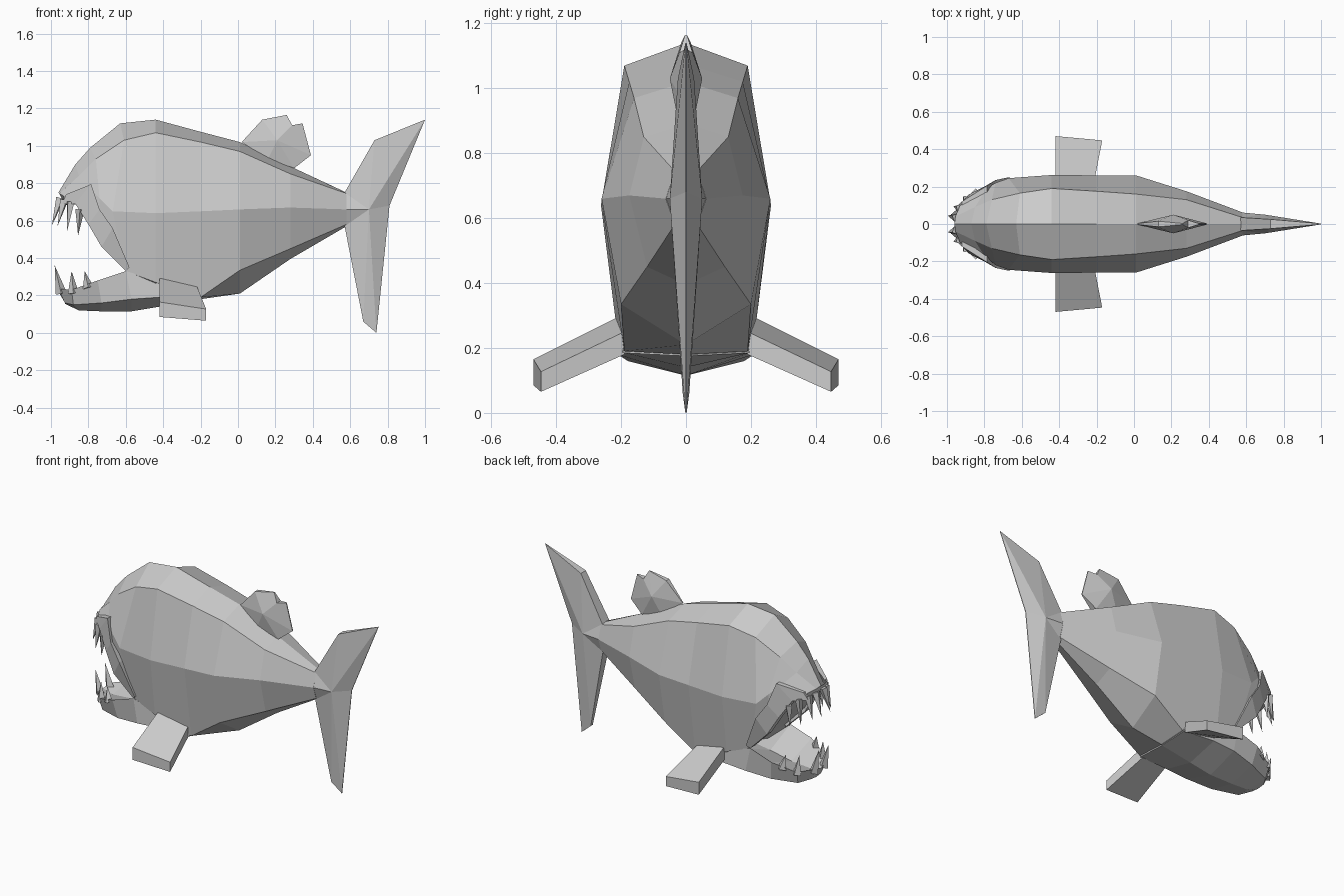
import bpy, bmesh
from mathutils import Vector


def finish(name, bm):
    bmesh.ops.remove_doubles(bm, verts=bm.verts, dist=0.0005)
    bmesh.ops.recalc_face_normals(bm, faces=bm.faces)
    mesh = bpy.data.meshes.new(name)
    bm.to_mesh(mesh)
    bm.free()
    obj = bpy.data.objects.new(name, mesh)
    bpy.context.collection.objects.link(obj)
    return obj


def skin(bm, rings):
    loops = [[bm.verts.new(p) for p in r] for r in rings]
    n = len(loops[0])
    for a, b in zip(loops, loops[1:]):
        for i in range(n):
            j = (i + 1) % n
            bm.faces.new((a[i], a[j], b[j], b[i]))
    bm.faces.new(loops[0])
    bm.faces.new(loops[-1])


def mirrored_loft(name, halves):
    # each half ring runs from the top centre to the bottom centre
    bm = bmesh.new()
    skin(bm, [h + [(x, -y, z) for x, y, z in h[-2:0:-1]] for h in halves])
    return finish(name, bm)


def section(x, top, sy, sz, my, mz, ly, lz, bot):
    return [(x, 0, top), (x, sy, sz), (x, my, mz), (x, ly, lz), (x, 0, bot)]


def lens(name, outline, ridge):
    # outline: (x, half thickness, z); ridge: centre point of each side
    bm = bmesh.new()
    n = len(outline)
    for s in (1, -1):
        c = (ridge[0], s * ridge[1], ridge[2])
        for i in range(n):
            a, b = outline[i], outline[(i + 1) % n]
            tri = [c, (a[0], s * a[1], a[2]), (b[0], s * b[1], b[2])]
            bm.faces.new([bm.verts.new(p) for p in tri])
    bmesh.ops.remove_doubles(bm, verts=bm.verts, dist=0.0005)
    rim = [e for e in bm.edges if e.is_boundary]
    if rim:
        bmesh.ops.bridge_loops(bm, edges=rim) if len(rim) == 2 * n else \
            bmesh.ops.holes_fill(bm, edges=rim, sides=0)
    return finish(name, bm)


# body with head and mouth roof
mirrored_loft("body", [
    section(0.58, 0.75, 0.035, 0.745, 0.062, 0.66, 0.035, 0.58, 0.57),
    section(0.28, 0.89, 0.13, 0.85, 0.175, 0.67, 0.12, 0.45, 0.395),
    section(0.01, 1.02, 0.16, 0.97, 0.26, 0.66, 0.20, 0.335, 0.21),
    section(-0.20, 1.075, 0.175, 1.02, 0.26, 0.65, 0.19, 0.19, 0.18),
    section(-0.44, 1.14, 0.19, 1.07, 0.262, 0.64, 0.215, 0.27, 0.15),
    [(-0.63, 0, 1.12), (-0.61, 0.165, 1.03), (-0.67, 0.245, 0.65), (-0.60, 0.20, 0.33), (-0.46, 0, 0.30)],
    [(-0.79, 0, 0.99), (-0.76, 0.13, 0.93), (-0.74, 0.22, 0.72), (-0.74, 0.21, 0.48), (-0.66, 0, 0.52)],
    [(-0.87, 0, 0.90), (-0.85, 0.09, 0.84), (-0.80, 0.17, 0.78), (-0.87, 0.15, 0.70), (-0.82, 0, 0.69)],
    [(-0.96, 0, 0.75), (-0.955, 0.04, 0.745), (-0.93, 0.10, 0.73), (-0.93, 0.09, 0.69), (-0.95, 0, 0.68)],
])

# lower jaw
mirrored_loft("lower_jaw", [
    [(-0.21, 0, 0.21), (-0.21, 0.19, 0.21), (-0.21, 0.195, 0.185), (-0.21, 0, 0.175)],
    [(-0.42, 0, 0.27), (-0.42, 0.205, 0.28), (-0.42, 0.21, 0.19), (-0.42, 0, 0.14)],
    [(-0.60, 0, 0.24), (-0.60, 0.205, 0.33), (-0.57, 0.21, 0.18), (-0.57, 0, 0.115)],
    [(-0.75, 0, 0.21), (-0.75, 0.205, 0.28), (-0.73, 0.18, 0.16), (-0.73, 0, 0.115)],
    [(-0.89, 0, 0.20), (-0.89, 0.145, 0.23), (-0.88, 0.12, 0.15), (-0.85, 0, 0.12)],
    [(-0.96, 0, 0.22), (-0.955, 0.06, 0.235), (-0.925, 0.05, 0.16), (-0.925, 0, 0.155)],
])

# raised lips along the upper mouth edge
outer = [(-0.92, 0.12, 0.74), (-0.785, 0.205, 0.795), (-0.74, 0.235, 0.66), (-0.67, 0.25, 0.56), (-0.58, 0.22, 0.35)]
edge = [(-0.94, 0.10, 0.69), (-0.87, 0.165, 0.69), (-0.80, 0.20, 0.58), (-0.73, 0.22, 0.46), (-0.60, 0.205, 0.33)]
for s, side in ((1, "left"), (-1, "right")):
    bm = bmesh.new()
    skin(bm, [[(a[0], s * a[1], a[2]), (b[0], s * b[1], b[2]),
               (b[0], s * (b[1] - 0.05), b[2]), (a[0], s * (a[1] - 0.05), a[2])]
              for a, b in zip(outer, edge)])
    finish("upper_lip_" + side, bm)

# teeth: (root, tip, radius), mirrored across y
teeth = [
    ((-0.95, 0.035, 0.72), (-0.995, 0.045, 0.575), 0.025),
    ((-0.93, 0.085, 0.71), (-0.965, 0.095, 0.57), 0.025),
    ((-0.895, 0.13, 0.70), (-0.915, 0.14, 0.54), 0.025),
    ((-0.845, 0.165, 0.66), (-0.855, 0.165, 0.52), 0.025),
    ((-0.945, 0.05, 0.21), (-0.98, 0.05, 0.36), 0.03),
    ((-0.88, 0.13, 0.21), (-0.89, 0.12, 0.33), 0.03),
    ((-0.80, 0.17, 0.24), (-0.82, 0.155, 0.33), 0.03),
]
bm = bmesh.new()
for root, tip, r in teeth:
    for s in (1, -1):
        a, b = (Vector((p[0], s * p[1], p[2])) for p in (root, tip))
        d = b - a
        geo = bmesh.ops.create_cone(bm, cap_ends=True, segments=4, radius1=r, radius2=0, depth=d.length)
        bmesh.ops.rotate(bm, verts=geo["verts"], matrix=Vector((0, 0, 1)).rotation_difference(d).to_matrix())
        bmesh.ops.translate(bm, verts=geo["verts"], vec=(a + b) / 2)
finish("teeth", bm)

# tail fin
lens("tail_fin", [
    (0.57, 0.035, 0.75), (0.73, 0.025, 1.03), (1.0, 0.002, 1.14), (0.81, 0.002, 0.68),
    (0.74, 0.002, 0.0), (0.67, 0.01, 0.06), (0.57, 0.03, 0.57), (0.57, 0.062, 0.66)],
    (0.70, 0.05, 0.66))

# dorsal fin
lens("dorsal_fin", [
    (0.02, 0.003, 1.02), (0.13, 0.015, 1.14), (0.26, 0.003, 1.165), (0.29, 0.02, 1.11),
    (0.345, 0.003, 1.12), (0.39, 0.003, 0.95), (0.30, 0.02, 0.88), (0.16, 0.03, 0.93)],
    (0.21, 0.05, 1.03))

# side fins
for s, side in ((1, "left"), (-1, "right")):
    bm = bmesh.new()
    fin = [[(-0.42, 0.20, 0.30), (-0.22, 0.19, 0.25), (-0.22, 0.19, 0.18), (-0.42, 0.20, 0.215)],
           [(-0.42, 0.47, 0.165), (-0.17, 0.447, 0.127), (-0.17, 0.447, 0.065), (-0.42, 0.47, 0.085)]]
    skin(bm, [[(x, s * y, z) for x, y, z in ring] for ring in fin])
    finish("side_fin_" + side, bm)
